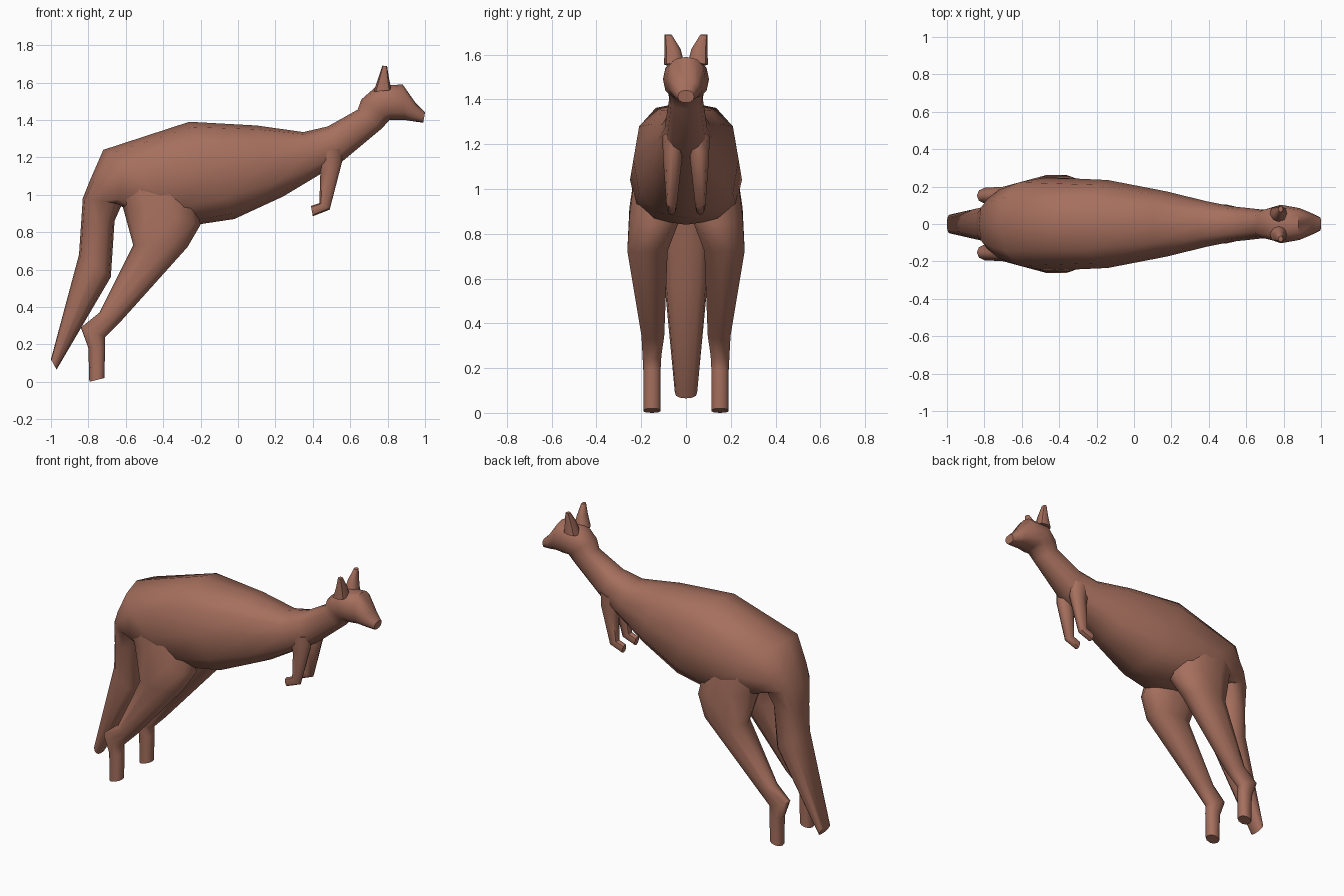
import bpy, bmesh, math

fur = bpy.data.materials.new("fur")
fur.diffuse_color = (0.38, 0.16, 0.11, 1)


def power(v, n):
    return math.copysign(abs(v) ** (2 / n), v) if abs(v) > 1e-6 else 0.0


def loft(name, rings, sides=8, n=2.3, mirror=True):
    """Skin rings (ax, az, bx, bz, y centre, y half width); a and b are profile points."""
    bm = bmesh.new()
    loops = []
    for ax, az, bx, bz, yc, w in rings:
        loop = []
        for i in range(sides):
            t = 2 * math.pi * i / sides
            c, s = power(math.cos(t), n), power(math.sin(t), n)
            k = (1 - c) / 2
            loop.append(bm.verts.new((ax + (bx - ax) * k, yc + w * s, az + (bz - az) * k)))
        loops.append(loop)
    for p, q in zip(loops, loops[1:]):
        for i in range(sides):
            j = (i + 1) % sides
            bm.faces.new((p[i], p[j], q[j], q[i]))
    bm.faces.new(loops[0])
    bm.faces.new(loops[-1])
    bmesh.ops.recalc_face_normals(bm, faces=bm.faces)
    me = bpy.data.meshes.new(name)
    bm.to_mesh(me)
    bm.free()
    me.materials.append(fur)
    ob = bpy.data.objects.new(name, me)
    bpy.context.collection.objects.link(ob)
    bpy.ops.object.select_all(action='DESELECT')
    ob.select_set(True)
    bpy.context.view_layer.objects.active = ob
    bpy.ops.object.shade_smooth_by_angle(angle=math.radians(50))
    if mirror:
        m = ob.modifiers.new("mirror", 'MIRROR')
        m.use_axis = (False, True, False)
        m.use_mirror_merge = False
    return ob


# tail, trunk, neck and head in one skin
loft("body", [
    (-1.00, 0.12, -0.97, 0.065, 0, 0.050),
    (-0.85, 0.68, -0.68, 0.56, 0, 0.100),
    (-0.84, 0.83, -0.66, 0.86, 0, 0.115),
    (-0.83, 0.98, -0.62, 0.95, 0, 0.150),
    (-0.79, 1.08, -0.48, 0.87, 0, 0.205),
    (-0.72, 1.24, -0.22, 0.84, 0, 0.250),
    (-0.26, 1.39, -0.02, 0.87, 0, 0.235),
    (0.10, 1.37, 0.24, 0.99, 0, 0.175),
    (0.35, 1.335, 0.44, 1.11, 0, 0.120),
    (0.48, 1.365, 0.56, 1.18, 0, 0.095),
    (0.64, 1.455, 0.77, 1.355, 0, 0.075),
    (0.66, 1.51, 0.81, 1.40, 0, 0.085),
    (0.74, 1.58, 0.83, 1.40, 0, 0.103),
    (0.88, 1.59, 0.89, 1.40, 0, 0.085),
    (0.95, 1.49, 0.94, 1.392, 0, 0.060),
    (1.00, 1.44, 0.99, 1.385, 0, 0.036),
], sides=12, n=2.5, mirror=False)

# hind legs with feet
loft("hind_leg", [
    (-0.24, 1.04, -0.68, 1.08, 0.125, 0.110),
    (-0.20, 0.84, -0.62, 0.95, 0.138, 0.120),
    (-0.27, 0.72, -0.56, 0.73, 0.172, 0.094),
    (-0.62, 0.33, -0.74, 0.37, 0.148, 0.053),
    (-0.71, 0.24, -0.84, 0.29, 0.152, 0.044),
    (-0.71, 0.19, -0.80, 0.18, 0.152, 0.040),
    (-0.715, 0.02, -0.795, 0.0, 0.152, 0.040),
], sides=10)

# fore legs with paws
loft("fore_leg", [
    (0.56, 1.25, 0.42, 1.22, 0.060, 0.045),
    (0.555, 1.17, 0.44, 1.11, 0.060, 0.043),
    (0.49, 0.92, 0.435, 0.955, 0.064, 0.024),
    (0.40, 0.885, 0.39, 0.94, 0.064, 0.021),
])

# ears
loft("ear", [
    (0.82, 1.56, 0.725, 1.55, 0.052, 0.046),
    (0.808, 1.62, 0.752, 1.63, 0.060, 0.036),
    (0.797, 1.688, 0.772, 1.69, 0.080, 0.016),
])
